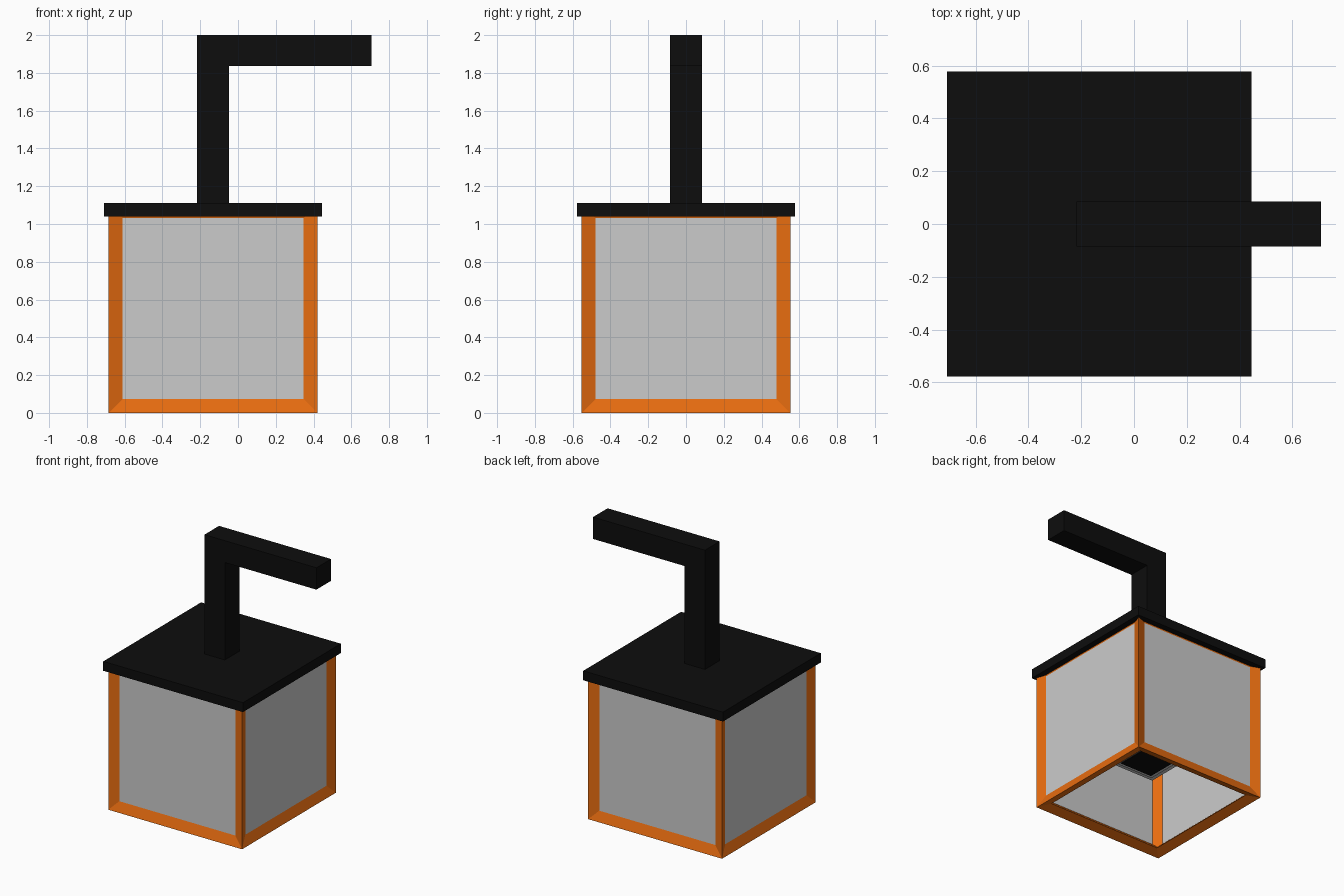
import bpy, bmesh
from mathutils import Vector

if "Cube" in bpy.data.objects:
    bpy.data.objects.remove(bpy.data.objects["Cube"])

CX, HALF = -0.132, 0.5525           # body axis in x, half size of the cube body
PLANE, INSET, INNER = 0.5275, 0.479, 0.5025   # panel plane, opening half size, inner corner
CENTRE = Vector((CX, 0, HALF))


def material(name, colour):
    m = bpy.data.materials.new(name)
    m.diffuse_color = (*colour, 1)
    m.use_nodes = True
    m.node_tree.nodes["Principled BSDF"].inputs["Base Color"].default_value = m.diffuse_color
    return m


def finish(name, bm, mat=None):
    bmesh.ops.remove_doubles(bm, verts=bm.verts, dist=1e-5)
    bmesh.ops.recalc_face_normals(bm, faces=bm.faces)
    me = bpy.data.meshes.new(name)
    bm.to_mesh(me)
    bm.free()
    ob = bpy.data.objects.new(name, me)
    bpy.context.collection.objects.link(ob)
    if mat:
        me.materials.append(mat)
    return ob


def add_box(name, half, z0, z1, mat=None):
    bm = bmesh.new()
    bmesh.ops.create_cube(bm, size=1)
    for v in bm.verts:
        v.co = Vector((CX + v.co.x * 2 * half, v.co.y * 2 * half,
                       z0 + (v.co.z + 0.5) * (z1 - z0)))
    return finish(name, bm, mat)


orange = material("orange", (0.8, 0.15, 0.005))
black = material("black", (0.004, 0.004, 0.004))

# Mitred cube frame: each edge slopes from the outer corner to the panel, inside and out
bm = bmesh.new()
for axis in range(3):
    for side in (-1, 1):
        def point(u, v, reach, depth):
            p = Vector()
            p[axis] = side * depth
            p[(axis + 1) % 3], p[(axis + 2) % 3] = u * reach, v * reach
            return bm.verts.new(CENTRE + p)
        loop = [(-1, -1), (1, -1), (1, 1), (-1, 1)]
        for a, b in zip(loop, loop[1:] + loop[:1]):
            for corner in (HALF, INNER):
                bm.faces.new((point(*a, corner, corner), point(*b, corner, corner),
                              point(*b, INSET, PLANE), point(*a, INSET, PLANE)))
finish("lantern_frame", bm, orange)

# Glass panels: thin box open at the bottom
bm = bmesh.new()
bmesh.ops.create_cube(bm, size=2 * PLANE)
bmesh.ops.translate(bm, verts=bm.verts, vec=CENTRE)
bottom = min(bm.faces, key=lambda f: f.calc_center_median().z)
bmesh.ops.delete(bm, geom=[bottom], context='FACES_ONLY')
finish("glass_panels", bm)

# Roof cap
add_box("roof_cap", 0.577, 1.04, 1.11, black)

# Lamp hanging inside, with a stepped rim and a dark underside
add_box("lamp_stem", 0.085, 0.74, 1.05, black)
add_box("lamp_block", 0.208, 0.345, 0.76)
add_box("lamp_rim", 0.165, 0.33, 0.35)
add_box("lamp_underside", 0.135, 0.322, 0.34, black)

# L-shaped hanging arm, extruded from its side profile
bm = bmesh.new()
profile = [(-0.217, 1.05), (-0.048, 1.05), (-0.048, 1.837),
           (0.708, 1.837), (0.708, 2.0), (-0.217, 2.0)]
face = bm.faces.new([bm.verts.new((x, -0.086, z)) for x, z in profile])
ext = bmesh.ops.extrude_face_region(bm, geom=[face])
bmesh.ops.translate(bm, vec=(0, 0.172, 0),
                    verts=[g for g in ext["geom"] if isinstance(g, bmesh.types.BMVert)])
finish("hanging_arm", bm, black)
